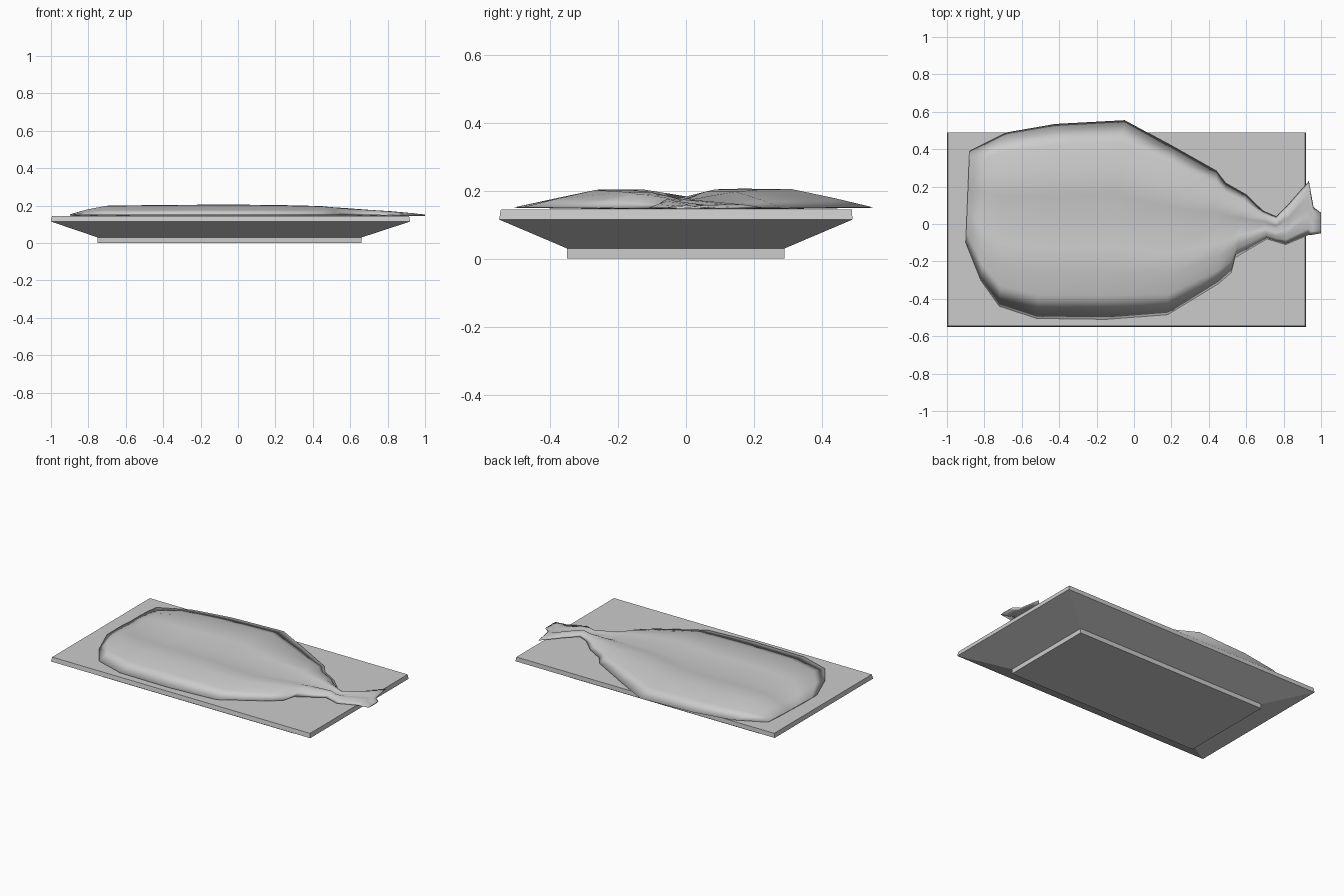
import bpy
import bmesh

cube = bpy.data.objects.get("Cube")
if cube:
    bpy.data.objects.remove(cube, do_unlink=True)

grey = bpy.data.materials.new("plain grey")
grey.use_nodes = True
colour = (0.6, 0.6, 0.6, 1)
grey.diffuse_color = colour
grey.node_tree.nodes["Principled BSDF"].inputs["Base Color"].default_value = colour


def loft(name, rings, smooth):
    """Skin a closed solid through equal-length rings of points."""
    bm = bmesh.new()
    loops = [[bm.verts.new(p) for p in ring] for ring in rings]
    n = len(loops[0])
    for a, b in zip(loops, loops[1:]):
        for i in range(n):
            j = (i + 1) % n
            bm.faces.new((a[i], a[j], b[j], b[i]))
    bm.faces.new(loops[0])
    bm.faces.new(loops[-1])
    bmesh.ops.recalc_face_normals(bm, faces=bm.faces)
    for f in bm.faces:
        f.smooth = smooth
    mesh = bpy.data.meshes.new(name)
    bm.to_mesh(mesh)
    bm.free()
    mesh.materials.append(grey)
    obj = bpy.data.objects.new(name, mesh)
    bpy.context.collection.objects.link(obj)
    return obj


# Tray: foot, flared underside and thin rim
def rectangle(x0, x1, y0, y1, z):
    return [(x0, y0, z), (x1, y0, z), (x1, y1, z), (x0, y1, z)]


loft("tray", [
    rectangle(-0.75, 0.66, -0.35, 0.29, 0),
    rectangle(-0.75, 0.66, -0.35, 0.29, 0.03),
    rectangle(-1, 0.92, -0.55, 0.49, 0.115),
    rectangle(-0.995, 0.915, -0.545, 0.488, 0.144),
], False)

# Fish body and tail: front edge point, back edge point, ridge height
stations = [
    (-0.9, -0.1, -0.88, 0.39, 0.155),
    (-0.82, -0.3, -0.78, 0.44, 0.18),
    (-0.72, -0.44, -0.68, 0.49, 0.2),
    (-0.52, -0.505, -0.42, 0.535, 0.203),
    (-0.15, -0.51, -0.05, 0.555, 0.206),
    (0.18, -0.485, 0.2, 0.42, 0.204),
    (0.45, -0.32, 0.44, 0.285, 0.198),
    (0.52, -0.26, 0.49, 0.22, 0.192),
    (0.54, -0.18, 0.6, 0.157, 0.187),
    (0.71, -0.08, 0.69, 0.07, 0.178),
    (0.76, -0.095, 0.76, 0.04, 0.174),
    (0.81, -0.11, 0.83, 0.11, 0.17),
    (0.93, -0.06, 0.935, 0.23, 0.16),
    (0.95, -0.058, 0.96, 0.09, 0.157),
    (1.0, -0.05, 1.0, 0.06, 0.153),
]
# Cross-section: two soft ridges with a shallow valley between them
section = [(0, 0), (0.12, 0.5), (0.24, 0.96), (0.36, 0.96), (0.51, 0.5),
           (0.63, 1), (0.77, 0.98), (0.89, 0.5), (1, 0)]
base = 0.15
rings = []
for xf, yf, xb, yb, top in stations:
    ring = [(xf + (xb - xf) * t, yf + (yb - yf) * t, base + (top - base) * h)
            for t, h in section]
    ring += [(xf + (xb - xf) * t, yf + (yb - yf) * t, base - 0.004)
             for t in (0.75, 0.5, 0.25)]
    rings.append(ring)
loft("fish", rings, True)
